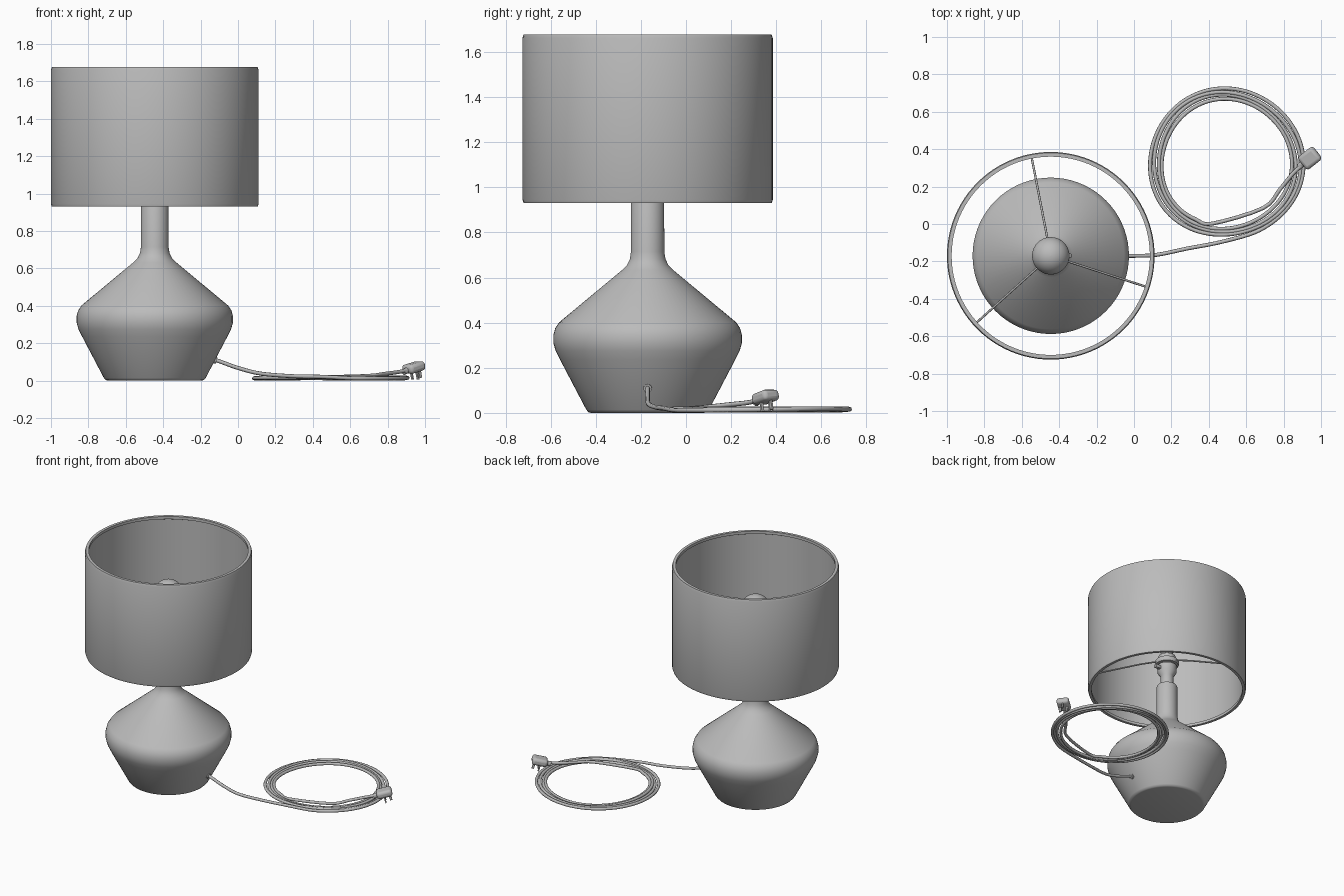
import bpy, math
from math import sin, cos, pi, radians
from mathutils import Vector, Matrix, Euler

cube = bpy.data.objects.get("Cube")
if cube:
    bpy.data.objects.remove(cube, do_unlink=True)

grey = bpy.data.materials.new("plain grey")
grey.use_nodes = True
COLOUR = (0.5, 0.5, 0.5, 1)
grey.diffuse_color = COLOUR
grey.node_tree.nodes["Principled BSDF"].inputs["Base Color"].default_value = COLOUR

AXIS = Vector((-0.445, -0.17, 0))


def finish(obj, name, angle=35):
    obj.name = name
    obj.data.materials.clear()
    obj.data.materials.append(grey)
    bpy.ops.object.select_all(action="DESELECT")
    obj.select_set(True)
    bpy.context.view_layer.objects.active = obj
    bpy.ops.object.shade_smooth_by_angle(angle=radians(angle))
    return obj


def lathe(name, profile, closed=False, steps=72):
    """Revolve (radius, height) points about the lamp axis."""
    n = len(profile)
    verts = [(r * cos(2 * pi * s / steps), r * sin(2 * pi * s / steps), z)
             for s in range(steps) for r, z in profile]
    faces = []
    for s in range(steps):
        a, b = s * n, (s + 1) % steps * n
        for i in range(n if closed else n - 1):
            j = (i + 1) % n
            faces.append((a + i, b + i, b + j, a + j))
    if not closed:
        faces.append([s * n for s in reversed(range(steps))])
        faces.append([s * n + n - 1 for s in range(steps)])
    mesh = bpy.data.meshes.new(name)
    mesh.from_pydata(verts, [], faces)
    obj = bpy.data.objects.new(name, mesh)
    obj.location = AXIS
    bpy.context.collection.objects.link(obj)
    return finish(obj, name)


def tube(name, points, radius, sides=2):
    """Round tube along a list of points."""
    curve = bpy.data.curves.new(name, "CURVE")
    curve.dimensions = "3D"
    curve.bevel_depth = radius
    curve.bevel_resolution = sides
    curve.use_fill_caps = True
    spline = curve.splines.new("POLY")
    spline.points.add(len(points) - 1)
    for p, co in zip(spline.points, points):
        p.co = (*co, 1)
    obj = bpy.data.objects.new(name, curve)
    bpy.context.collection.objects.link(obj)
    bpy.ops.object.select_all(action="DESELECT")
    obj.select_set(True)
    bpy.context.view_layer.objects.active = obj
    bpy.ops.object.convert(target="MESH")
    return finish(bpy.context.object, name, 60)


def smooth_path(points, steps=8):
    """Catmull-Rom interpolation through the points."""
    pts = [Vector(p) for p in points]
    pts = [2 * pts[0] - pts[1]] + pts + [2 * pts[-1] - pts[-2]]
    out = []
    for a, b, c, d in zip(pts, pts[1:], pts[2:], pts[3:]):
        for k in range(steps):
            t = k / steps
            out.append(0.5 * (2 * b + (c - a) * t + (2 * a - 5 * b + 4 * c - d) * t ** 2
                              + (3 * b - a - 3 * c + d) * t ** 3))
    return out + [pts[-2]]


def box(name, size, matrix, bevel):
    bpy.ops.mesh.primitive_cube_add(size=1)
    obj = bpy.context.object
    obj.data.transform(Matrix.Diagonal((*size, 1)))
    obj.matrix_world = matrix
    mod = obj.modifiers.new("rounding", "BEVEL")
    mod.width = bevel
    mod.segments = 3
    return finish(obj, name, 50)


# Body: tapered foot, rounded shoulder, cone and neck
shoulder = [(0.388, 0.235), (0.408, 0.275), (0.418, 0.31), (0.418, 0.345),
            (0.410, 0.375), (0.392, 0.402)]
fillet = [(0.115, 0.632), (0.092, 0.655), (0.079, 0.682), (0.074, 0.715)]
lathe("lamp_body", [(0.25, 0), (0.262, 0.003), (0.272, 0.014)] + shoulder + fillet
      + [(0.073, 0.95), (0.069, 0.96)])

# Bulb holder with its collar, and the globe bulb
lathe("bulb_holder", [(0.045, 0.95), (0.045, 1.04), (0.066, 1.07), (0.07, 1.12),
                      (0.06, 1.12), (0.06, 1.2), (0.05, 1.2)], steps=40)
lathe("holder_collar", [(0.055, 1.13), (0.08, 1.13), (0.085, 1.14), (0.085, 1.155),
                        (0.08, 1.165), (0.055, 1.165)], closed=True, steps=40)
globe = [(0.1 * sin(radians(a)), 1.357 - 0.1 * cos(radians(a))) for a in range(35, 180, 8)]
lathe("bulb", [(0.042, 1.19), (0.044, 1.235)] + globe, steps=40)
box("holder_switch", (0.05, 0.025, 0.025),
    Matrix.Translation(AXIS + Vector((0.085, 0, 1.09))), 0.005)

# Drum shade: thin wall with a thicker rim at either end
TOP, LOW = 1.677, 0.93
lathe("shade", [(0.55, LOW), (0.555, LOW + 0.015), (0.555, TOP - 0.015), (0.55, TOP),
                (0.53, TOP), (0.53, TOP - 0.02), (0.54, TOP - 0.025),
                (0.54, LOW + 0.025), (0.53, LOW + 0.02), (0.53, LOW)], closed=True, steps=96)

# Three sloping spokes carrying the shade
for i, angle in enumerate((101, -18, -138)):
    d = Vector((cos(radians(angle)), sin(radians(angle)), 0))
    tube(f"shade_spoke_{i + 1}", [AXIS + d * 0.07 + Vector((0, 0, 1.147)),
                                  AXIS + d * 0.2 + Vector((0, 0, 1.098)),
                                  AXIS + d * 0.535 + Vector((0, 0, 0.95))], 0.006)

# Cord: leaves the body, drops, winds into a coil and climbs to the plug
lead = [(-0.14, -0.17, 0.117), (-0.09, -0.17, 0.1), (0, -0.17, 0.068),
        (0.12, -0.165, 0.038), (0.29, -0.13, 0.024), (0.44, -0.102, 0.021)]
coil = []
TURNS, STEPS = 4, 24
for k in range(TURNS * STEPS - 1):
    t = k / (TURNS * STEPS)
    a = radians(-72) + 2 * pi * TURNS * t
    r = 0.418 - 0.08 * t + 0.006 * cos(3 * a + 0.6) + 0.004 * sin(2.3 * a)
    coil.append((0.488 + r * cos(a), 0.325 + r * 0.975 * sin(a), 0.015 + 0.003 * sin(1.7 * a)))
climb = [(0.69, 0.085, 0.025), (0.78, 0.185, 0.036), (0.85, 0.27, 0.045), (0.9, 0.315, 0.055)]
tube("power_cord", smooth_path(lead + coil + climb, 4), 0.0105)
tube("cord_grommet", [(-0.165, -0.17, 0.122), (-0.115, -0.17, 0.108)], 0.019, 4)

# Plug: rounded body, cord sleeve and three pins pointing down
frame = (Matrix.Translation((0.94, 0.352, 0.07))
         @ Euler((0, radians(-14), radians(38))).to_matrix().to_4x4())
box("plug_body", (0.105, 0.088, 0.05), frame, 0.018)
tube("plug_sleeve", [frame @ Vector((-0.075, 0, -0.008)), frame @ Vector((-0.03, 0, 0))], 0.016, 4)
for name, x, y, sx, sy in (("earth_pin", 0.032, 0, 0.016, 0.009),
                           ("left_pin", -0.005, 0.024, 0.009, 0.014),
                           ("right_pin", -0.005, -0.024, 0.009, 0.014)):
    box(name, (sx, sy, 0.05), frame @ Matrix.Translation((x, y, -0.04)), 0.001)
